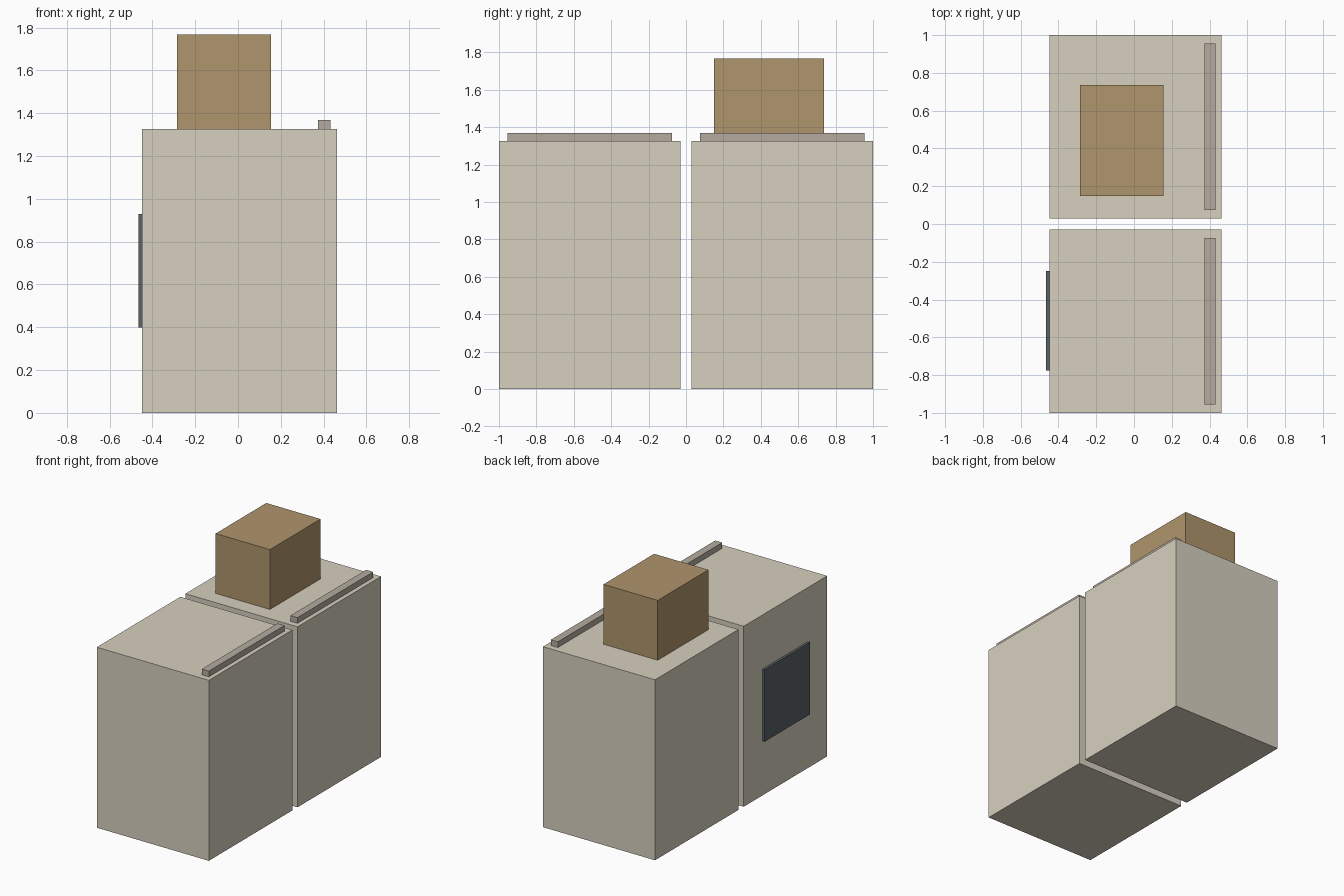
import bpy

if "Cube" in bpy.data.objects:
    bpy.data.objects.remove(bpy.data.objects["Cube"])


def material(name, rgb):
    m = bpy.data.materials.new(name)
    m.diffuse_color = (*rgb, 1.0)
    m.use_nodes = True
    m.node_tree.nodes["Principled BSDF"].inputs["Base Color"].default_value = m.diffuse_color
    return m


def box(name, x, y, z, mat):
    """Box from (min, max) ranges on each axis."""
    size = [r[1] - r[0] for r in (x, y, z)]
    centre = [(r[0] + r[1]) / 2 for r in (x, y, z)]
    bpy.ops.mesh.primitive_cube_add(size=1, location=centre)
    ob = bpy.context.object
    ob.name = name
    ob.scale = size
    bpy.ops.object.transform_apply(location=False, rotation=False, scale=True)
    ob.data.materials.append(mat)
    return ob


enamel = material("enamel", (0.68, 0.63, 0.52))
trim = material("trim", (0.46, 0.41, 0.35))
cardboard = material("cardboard", (0.43, 0.30, 0.15))
dark = material("dark_panel", (0.10, 0.12, 0.13))

TOP = 1.327
CENTRE_Y = 0.515

# Two matching cabinets side by side, each with a rail along its top edge
for side, label in ((-1, "front"), (1, "back")):
    cy = side * CENTRE_Y
    box(label + "_cabinet", (-0.448, 0.463), (cy - 0.485, cy + 0.485), (0, TOP), enamel)
    box(label + "_top_rail", (0.374, 0.431), (cy - 0.44, cy + 0.44), (TOP, TOP + 0.042), trim)

# Carton standing on the back cabinet
box("carton", (-0.286, 0.155), (0.149, 0.737), (TOP, 1.767), cardboard)

# Dark panel on the left side of the front cabinet
box("side_panel", (-0.466, -0.448), (-0.776, -0.249), (0.4, 0.929), dark)
